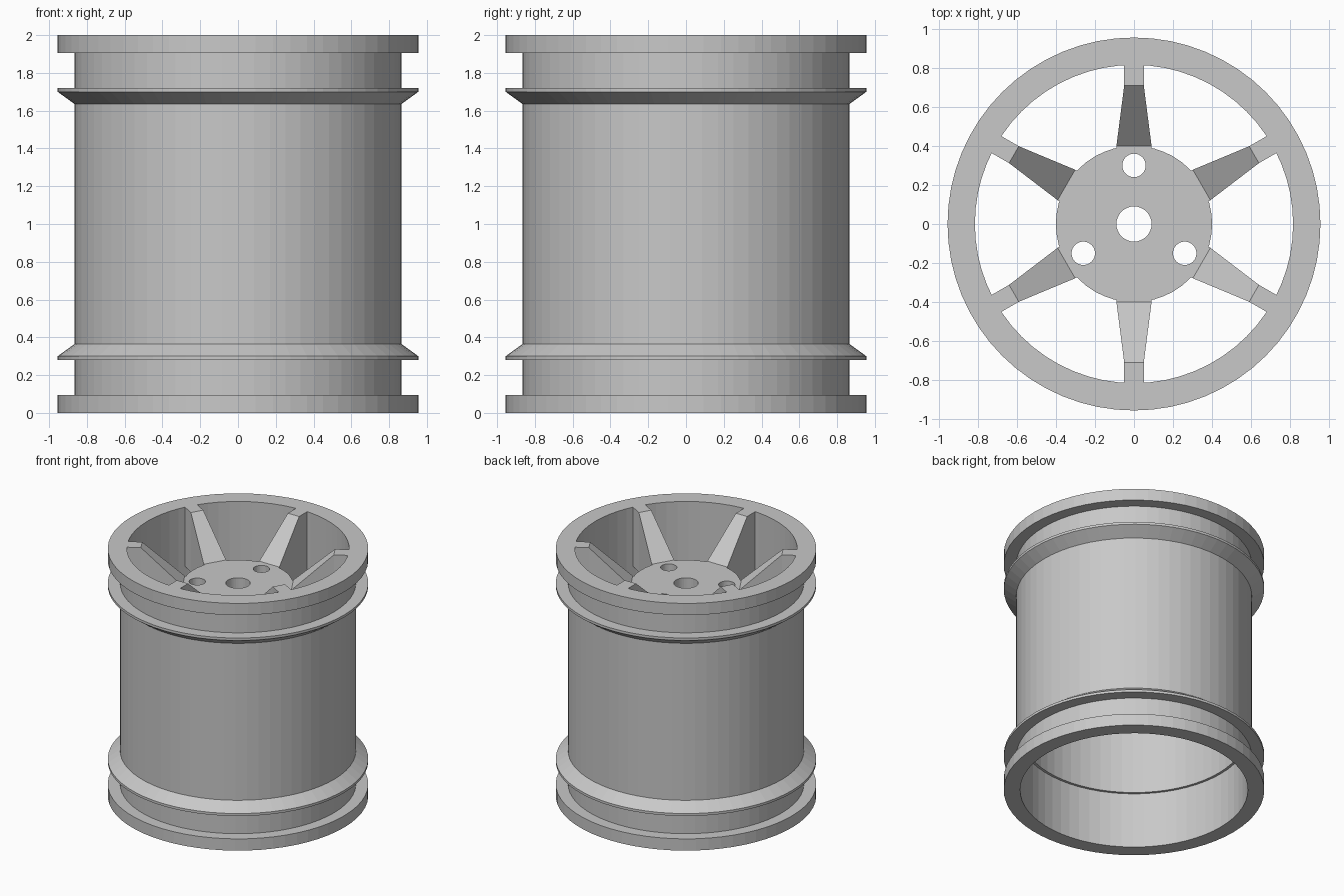
import bpy, bmesh, math
from mathutils import Matrix

if "Cube" in bpy.data.objects:
    bpy.data.objects.remove(bpy.data.objects["Cube"])

SEG = 64
HUB_TOP, HUB_BOTTOM = 1.72, 1.52

grey = bpy.data.materials.new("light grey")
grey.diffuse_color = (0.58, 0.58, 0.58, 1)
grey.use_nodes = True
grey.node_tree.nodes["Principled BSDF"].inputs["Base Color"].default_value = grey.diffuse_color


def make_object(name, bm):
    bmesh.ops.recalc_face_normals(bm, faces=bm.faces[:])
    mesh = bpy.data.meshes.new(name)
    bm.to_mesh(mesh)
    bm.free()
    mesh.materials.append(grey)
    obj = bpy.data.objects.new(name, mesh)
    bpy.context.collection.objects.link(obj)
    return obj


def lathe(name, profile):
    """Closed (radius, z) profile turned around the z axis."""
    bm = bmesh.new()
    rings = []
    for i in range(SEG):
        a = 2 * math.pi * i / SEG
        rings.append([bm.verts.new((r * math.cos(a), r * math.sin(a), z)) for r, z in profile])
    n = len(profile)
    for i in range(SEG):
        p, q = rings[i], rings[(i + 1) % SEG]
        for j in range(n):
            k = (j + 1) % n
            bm.faces.new((p[j], q[j], q[k], p[k]))
    return make_object(name, bm)


def cylinder(name, radius, z0, z1, x=0, y=0, seg=32):
    bm = bmesh.new()
    bmesh.ops.create_cone(bm, cap_ends=True, segments=seg, radius1=radius, radius2=radius,
                          depth=z1 - z0, matrix=Matrix.Translation((x, y, (z0 + z1) / 2)))
    return make_object(name, bm)


def spoke(name, angle):
    """Tapered arm: flat at the hub, sloped up, flat again at the rim."""
    bm = bmesh.new()
    loops = []
    for r, w, top in ((0.37, 0.09, HUB_TOP), (0.40, 0.09, HUB_TOP), (0.71, 0.05, 2.0), (0.835, 0.05, 2.0)):
        loops.append([bm.verts.new(c) for c in
                      ((r, -w, HUB_BOTTOM), (r, w, HUB_BOTTOM), (r, w, top), (r, -w, top))])
    for a, b in zip(loops, loops[1:]):
        for j in range(4):
            k = (j + 1) % 4
            bm.faces.new((a[j], a[k], b[k], b[j]))
    bm.faces.new(loops[0])
    bm.faces.new(loops[-1])
    bmesh.ops.rotate(bm, verts=bm.verts[:], matrix=Matrix.Rotation(angle, 3, 'Z'))
    return make_object(name, bm)


def combine(target, other, operation):
    mod = target.modifiers.new("combine", 'BOOLEAN')
    mod.operation = operation
    mod.solver = 'EXACT'
    mod.object = other
    bpy.context.view_layer.objects.active = target
    bpy.ops.object.modifier_apply(modifier=mod.name)
    bpy.data.objects.remove(other, do_unlink=True)


# Barrel: outer flanges and bead ridges, mirrored top to bottom
lower = [(0.955, 0.0), (0.955, 0.095), (0.865, 0.095), (0.865, 0.28),
         (0.955, 0.28), (0.955, 0.30), (0.865, 0.365)]
upper = [(r, 2 - z) for r, z in reversed(lower)]
bore = [(0.815, 2.0), (0.815, 0.45), (0.835, 0.45), (0.835, 0.0)]
wheel = lathe("wheel_rim", lower + upper + bore)

# Hub disc and six spokes
combine(wheel, cylinder("hub", 0.40, HUB_BOTTOM, HUB_TOP, seg=48), 'UNION')
for i in range(6):
    combine(wheel, spoke("spoke", math.radians(30 + 60 * i)), 'UNION')

# Axle hole and three bolt holes
combine(wheel, cylinder("axle_hole", 0.09, 1, 2.2), 'DIFFERENCE')
for deg in (90, 210, 330):
    a = math.radians(deg)
    combine(wheel, cylinder("bolt_hole", 0.06, 1, 2.2, 0.3 * math.cos(a), 0.3 * math.sin(a)), 'DIFFERENCE')
